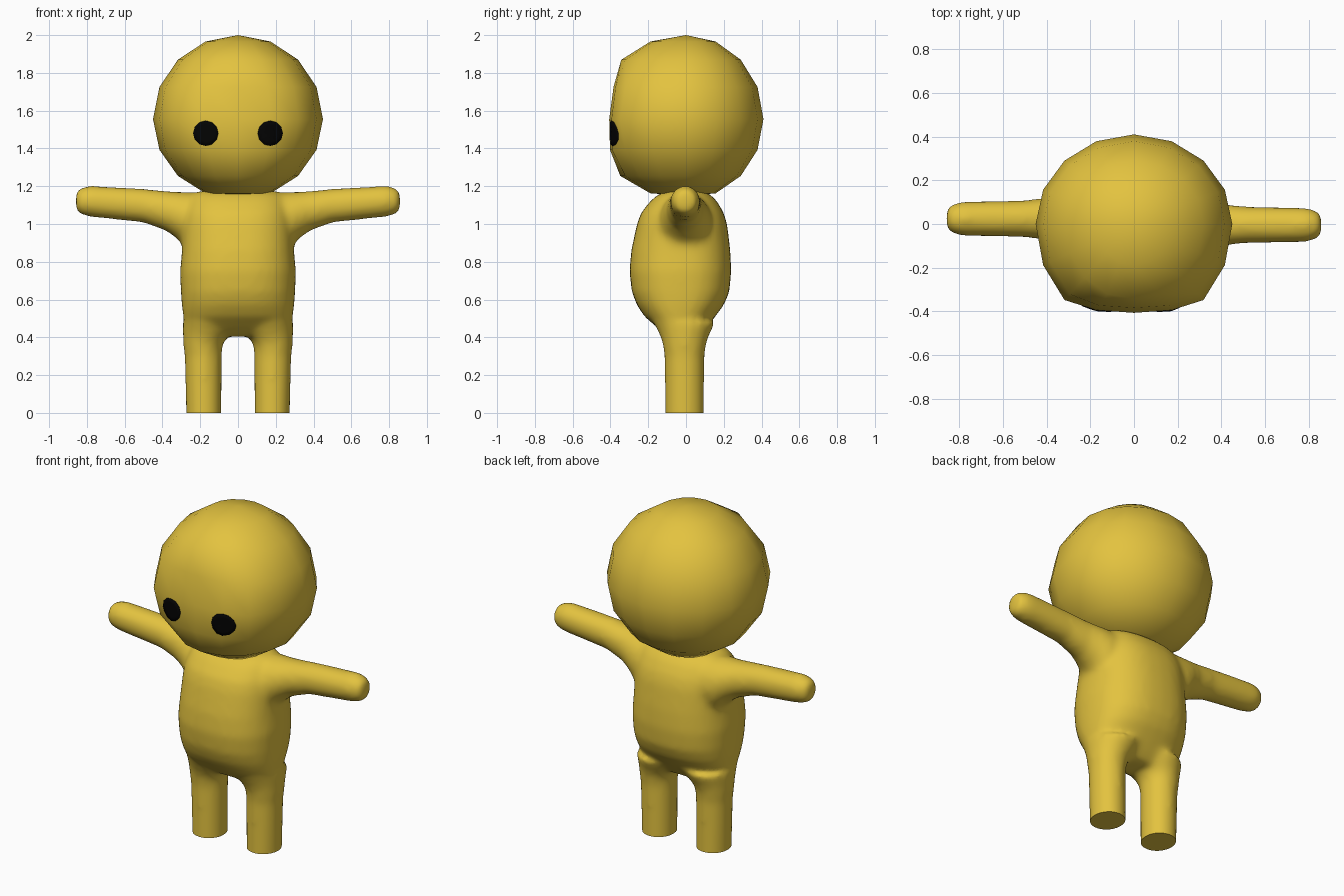
import bpy, bmesh, math
from mathutils import Vector
from mathutils.bvhtree import BVHTree

cube = bpy.data.objects.get("Cube")
if cube:
    bpy.data.objects.remove(cube)


def material(name, colour):
    mat = bpy.data.materials.new(name)
    mat.use_nodes = True
    mat.diffuse_color = colour
    bsdf = mat.node_tree.nodes["Principled BSDF"]
    bsdf.inputs["Base Color"].default_value = colour
    bsdf.inputs["Roughness"].default_value = 0.6
    return mat


def make_object(name, bm, mat):
    bmesh.ops.recalc_face_normals(bm, faces=bm.faces)
    for face in bm.faces:
        face.smooth = True
    mesh = bpy.data.meshes.new(name)
    bm.to_mesh(mesh)
    mesh.materials.append(mat)
    obj = bpy.data.objects.new(name, mesh)
    bpy.context.collection.objects.link(obj)
    return obj


def loft(bm, rings, axis_u, axis_v, power=2.0, sides=24):
    """Closed tube through rings of (centre, radius u, radius v)."""
    u, v = Vector(axis_u), Vector(axis_v)
    loops = []
    for centre, ru, rv in rings:
        loop = []
        for i in range(sides):
            a = math.tau * i / sides
            c, s = math.cos(a), math.sin(a)
            pu = math.copysign(abs(c) ** (2 / power), c) * ru
            pv = math.copysign(abs(s) ** (2 / power), s) * rv
            loop.append(bm.verts.new(Vector(centre) + u * pu + v * pv))
        loops.append(loop)
    for a, b in zip(loops, loops[1:]):
        for i in range(sides):
            j = (i + 1) % sides
            bm.faces.new((a[i], a[j], b[j], b[i]))
    bm.faces.new(loops[0])
    bm.faces.new(loops[-1])


gold = material("golden yellow", (0.77, 0.545, 0.05, 1))
black = material("eye black", (0.001, 0.001, 0.001, 1))
X, Y, Z = (1, 0, 0), (0, 1, 0), (0, 0, 1)

# Body: torso, legs and arms fused into one soft skin
body = bmesh.new()
# height, half width, front, back
torso = [(0.405, 0.24, -0.09, 0.07), (0.45, 0.275, -0.15, 0.11),
         (0.51, 0.29, -0.22, 0.155), (0.57, 0.298, -0.26, 0.20),
         (0.64, 0.303, -0.287, 0.23), (0.75, 0.307, -0.30, 0.24),
         (0.86, 0.297, -0.29, 0.235), (1.0, 0.29, -0.26, 0.218),
         (1.06, 0.28, -0.238, 0.20), (1.12, 0.26, -0.19, 0.165),
         (1.155, 0.24, -0.15, 0.13), (1.176, 0.20, -0.10, 0.09)]
loft(body, [((0, (f + b) / 2, z), w, (b - f) / 2) for z, w, f, b in torso],
     X, Y, power=2.4, sides=32)

# height, centre, half width, half depth
legs = [(-0.08, 0.18, 0.093, 0.103), (0.3, 0.184, 0.099, 0.106),
        (0.35, 0.186, 0.103, 0.113), (0.39, 0.178, 0.113, 0.122),
        (0.43, 0.163, 0.13, 0.14), (0.48, 0.155, 0.14, 0.165)]
# reach, height, half depth, half height
arms = [(0.12, 1.0, 0.15, 0.165), (0.28, 1.02, 0.135, 0.15),
        (0.32, 1.045, 0.12, 0.125), (0.38, 1.069, 0.10, 0.106),
        (0.5, 1.097, 0.085, 0.09), (0.79, 1.121, 0.079, 0.083),
        (0.84, 1.121, 0.064, 0.068), (0.858, 1.121, 0.045, 0.05)]
for side in (1, -1):
    loft(body, [((side * x, -0.008, z), rx, ry) for z, x, rx, ry in legs], X, Y)
    loft(body, [((side * x, 0.01 - side * 0.014, z), ry, rz)
                for x, z, ry, rz in arms], Y, Z)
body_obj = make_object("body", body, gold)
body.free()
skin = body_obj.modifiers.new("Fuse", "REMESH")
skin.mode = "VOXEL"
skin.voxel_size = 0.016
skin.use_smooth_shade = True
soft = body_obj.modifiers.new("Soften", "SMOOTH")
soft.factor = 0.5
soft.iterations = 14

# Trim the legs to flat soles on the ground
fused = bmesh.new()
fused.from_object(body_obj, bpy.context.evaluated_depsgraph_get())
cut = bmesh.ops.bisect_plane(fused, geom=fused.verts[:] + fused.edges[:] + fused.faces[:],
                             plane_co=(0, 0, 0), plane_no=(0, 0, -1), clear_outer=True)
rim = [g for g in cut["geom_cut"] if isinstance(g, bmesh.types.BMEdge)]
for edge in rim:
    edge.smooth = False
bmesh.ops.holes_fill(fused, edges=rim)
bmesh.ops.recalc_face_normals(fused, faces=fused.faces)
body_obj.modifiers.clear()
fused.to_mesh(body_obj.data)
fused.free()

# Head: low-poly ball with a flattened, gently bowed face
HEAD_Z = 1.555
head = bmesh.new()
bmesh.ops.create_uvsphere(head, u_segments=16, v_segments=8, radius=1)
for vert in head.verts:
    x, y = vert.co.x * 0.45, vert.co.y * 0.41
    z = max(HEAD_Z + vert.co.z * (0.445 if vert.co.z > 0 else 0.425), 1.15)
    if y < -0.001:
        y *= 1.2
        y = max(y, -0.408 + 0.42 * x * x + 0.48 * (z - 1.5) ** 2)
    vert.co = (x, y, z)
make_object("head", head, gold)

# Eyes: thin round plates laid on the face
surface = BVHTree.FromBMesh(head)
for side, label in ((1, "left_eye"), (-1, "right_eye")):
    eye = bmesh.new()
    middle = eye.verts.new((side * 0.171, 0, 1.48))
    rings = []
    for radius in (0.022, 0.045, 0.067):
        rings.append([eye.verts.new((side * 0.171 + radius * math.cos(math.tau * i / 12), 0,
                                     1.48 + radius * math.sin(math.tau * i / 12)))
                      for i in range(12)])
    for i in range(12):
        j = (i + 1) % 12
        eye.faces.new((middle, rings[0][i], rings[0][j]))
        for a, b in zip(rings, rings[1:]):
            eye.faces.new((a[i], b[i], b[j], a[j]))
    for vert in eye.verts:
        hit = surface.ray_cast(Vector((vert.co.x, -1, vert.co.z)), Vector((0, 1, 0)))[0]
        vert.co.y = hit.y - 0.005
    # Give the plate a little depth back into the head
    edges = [e for e in eye.edges if e.is_boundary]
    new = bmesh.ops.extrude_edge_only(eye, edges=edges)["geom"]
    back = [g for g in new if isinstance(g, bmesh.types.BMVert)]
    bmesh.ops.translate(eye, verts=back, vec=(0, 0.008, 0))
    bmesh.ops.contextual_create(eye, geom=[e for e in eye.edges if e.is_boundary])
    make_object(label, eye, black)
    eye.free()
head.free()
